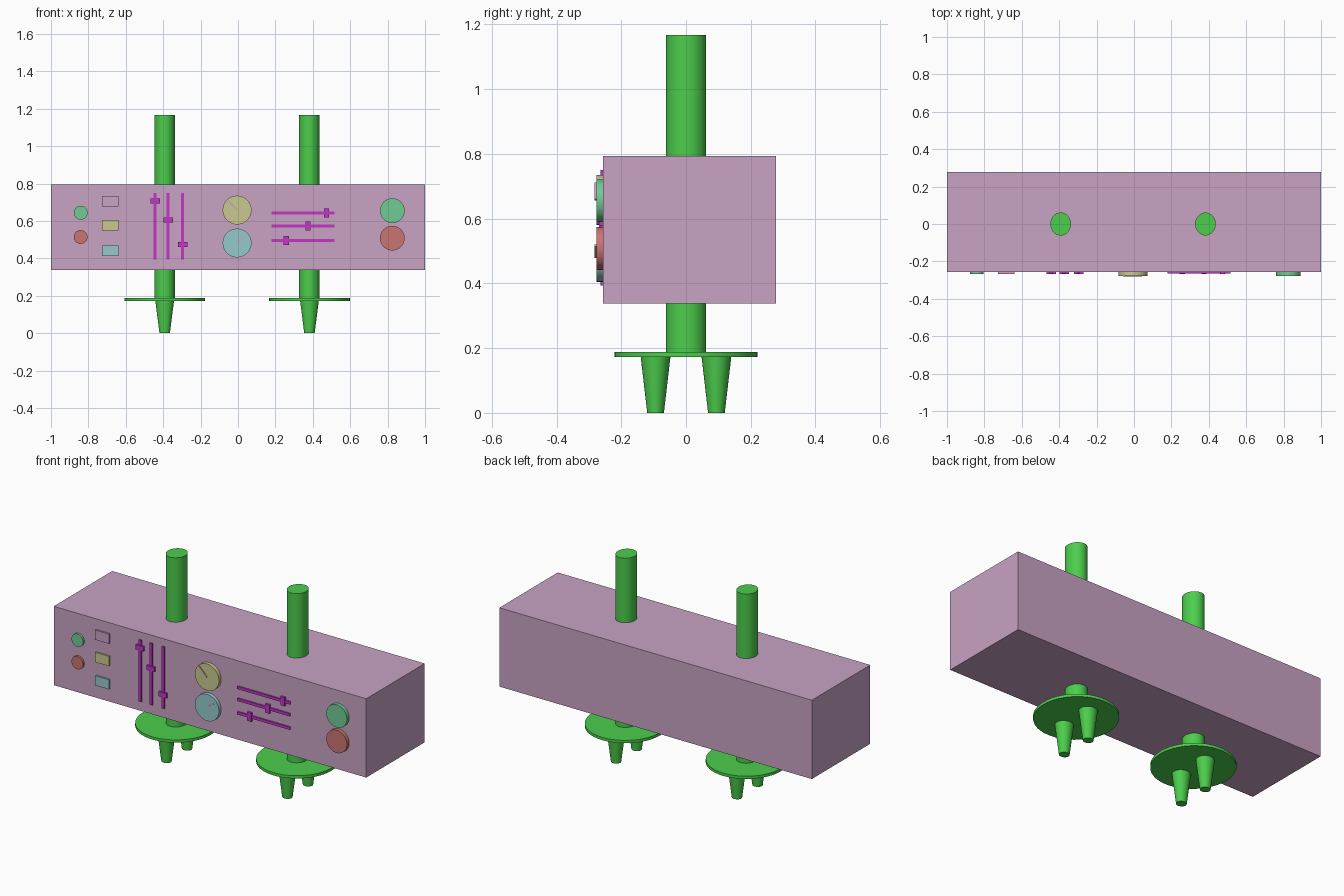
import bpy
from math import radians, hypot, atan2

cube = bpy.data.objects.get("Cube")
if cube:
    bpy.data.objects.remove(cube, do_unlink=True)


def material(name, *rgb):
    linear = [((c / 255 + 0.055) / 1.055) ** 2.4 for c in rgb] + [1]
    m = bpy.data.materials.new(name)
    m.use_nodes = True
    m.diffuse_color = linear
    m.node_tree.nodes["Principled BSDF"].inputs["Base Color"].default_value = linear
    return m


mauve = material("mauve", 200, 163, 196)
green = material("bright green", 76, 205, 76)
mint = material("mint", 112, 203, 148)
coral = material("coral", 201, 117, 113)
straw = material("straw", 201, 201, 143)
aqua = material("pale aqua", 150, 201, 203)
magenta = material("magenta", 196, 54, 198)

FACE = -0.256  # front plane of the housing


def finish(name, mat):
    ob = bpy.context.object
    ob.name = name
    ob.data.materials.append(mat)
    return ob


def box(name, mat, loc, size, turn=0):
    bpy.ops.mesh.primitive_cube_add(size=1, location=loc, rotation=(0, turn, 0))
    bpy.context.object.scale = size
    return finish(name, mat)


def cone(name, mat, loc, low, high, depth, stretch=1, turn=0):
    bpy.ops.mesh.primitive_cone_add(vertices=48, radius1=low, radius2=high,
                                    depth=depth, location=loc, rotation=(turn, 0, 0))
    bpy.context.object.scale = (1, stretch, 1)
    bpy.ops.object.shade_smooth_by_angle(angle=radians(40))
    return finish(name, mat)


def panel_box(name, mat, x, z, w, h, depth):
    return box(name, mat, (x, FACE - depth / 2, z), (w, depth, h))


def knob(name, mat, x, z, r, depth):
    return cone(name, mat, (x, FACE - depth / 2, z), r, r, depth, turn=radians(90))


# Housing
box("housing", mauve, (0, 0.011, 0.566), (2, 0.534, 0.456))

# Posts, each with a flange and two tapered prongs
for side, x in (("right", -0.392), ("left", 0.382)):
    cone(side + "_post", green, (x, 0, 0.675), 0.055, 0.055, 0.984, 1.12)
    cone(side + "_flange", green, (x, 0, 0.18), 0.216, 0.216, 0.016, 1.025)
    for end, y in (("front", -0.094), ("back", 0.094)):
        cone(f"{side}_{end}_prong", green, (x, y, 0.087), 0.028, 0.05, 0.174, 0.92)

# Small round buttons, large end knobs
for mat, zs, zl in ((mint, 0.644, 0.655), (coral, 0.514, 0.508)):
    knob("small_button", mat, -0.841, zs, 0.037, 0.012)
    knob("end_knob", mat, 0.825, zl, 0.066, 0.021)

# Rectangular buttons
for mat, z in ((mauve, 0.705), (straw, 0.576), (aqua, 0.441)):
    panel_box("square_button", mat, -0.684, z, 0.088, 0.056, 0.01)

# Centre dials with thin pointers
for mat, z, dx, dz in ((straw, 0.658, -0.05, 0.052), (aqua, 0.482, 0.045, 0.035)):
    knob("dial", mat, -0.005, z, 0.077, 0.021)
    box("dial_pointer", mauve, (-0.005 + dx / 2, FACE - 0.023, z + dz / 2),
        (hypot(dx, dz), 0.006, 0.007), -atan2(dz, dx))

# Vertical and horizontal sliders
for x, z in ((-0.443, 0.706), (-0.373, 0.605), (-0.296, 0.474)):
    panel_box("upright_track", magenta, x, 0.572, 0.016, 0.357, 0.008)
    panel_box("upright_handle", magenta, x, z, 0.05, 0.027, 0.012)
for x, z in ((0.472, 0.642), (0.375, 0.573), (0.258, 0.495)):
    panel_box("level_track", magenta, 0.348, z, 0.337, 0.016, 0.008)
    panel_box("level_handle", magenta, x, z, 0.027, 0.05, 0.012)
